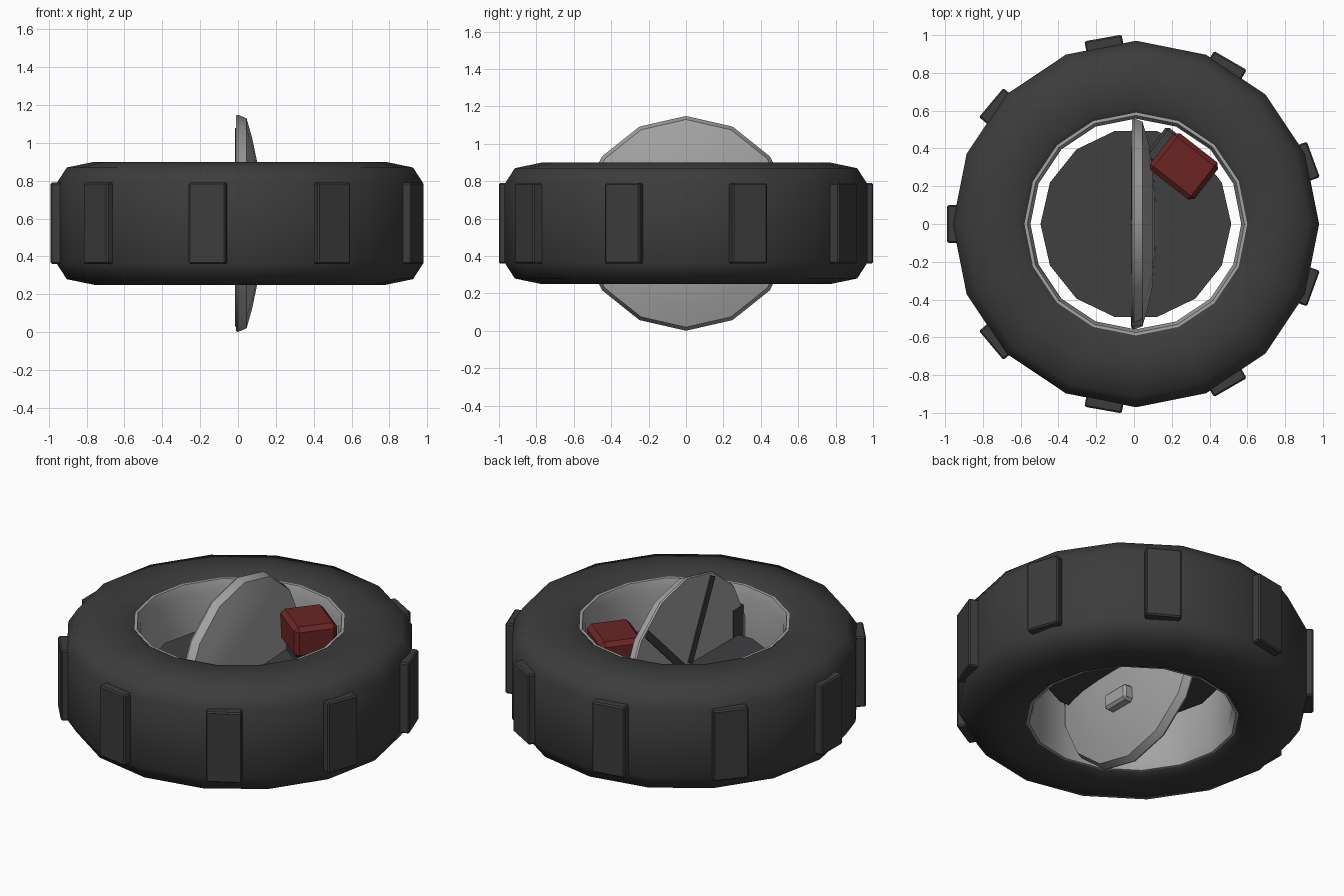
import bpy
from math import sin, cos, pi, radians
from mathutils import Matrix, Vector

cube = bpy.data.objects.get("Cube")
if cube:
    bpy.data.objects.remove(cube, do_unlink=True)


def material(name, rgb):
    m = bpy.data.materials.new(name)
    m.use_nodes = True
    m.diffuse_color = (*rgb, 1)
    bsdf = m.node_tree.nodes["Principled BSDF"]
    bsdf.inputs["Base Color"].default_value = (*rgb, 1)
    bsdf.inputs["Roughness"].default_value = 0.7
    return m


rubber = material("dark rubber", (0.045, 0.045, 0.045))
iron = material("dark iron", (0.05, 0.05, 0.053))
steel = material("grey steel", (0.37, 0.37, 0.37))
red = material("dark red paint", (0.15, 0.018, 0.018))


def make(name, verts, faces, mat, matrix=Matrix(), smooth=0):
    me = bpy.data.meshes.new(name)
    me.from_pydata([matrix @ Vector(v) for v in verts], [], faces)
    me.materials.append(mat)
    ob = bpy.data.objects.new(name, me)
    bpy.context.collection.objects.link(ob)
    bpy.ops.object.select_all(action='DESELECT')
    ob.select_set(True)
    bpy.context.view_layer.objects.active = ob
    bpy.ops.object.mode_set(mode='EDIT')
    bpy.ops.mesh.select_all(action='SELECT')
    bpy.ops.mesh.remove_doubles(threshold=0.0005)
    bpy.ops.mesh.normals_make_consistent(inside=False)
    bpy.ops.object.mode_set(mode='OBJECT')
    if smooth:
        bpy.ops.object.shade_smooth_by_angle(angle=radians(smooth))
    return ob


def lathe(name, profile, sides, mat, matrix=Matrix(), closed=True, smooth=0):
    """Spin (radius, height) points about z."""
    n = len(profile)
    verts = [(r * cos(2 * pi * i / sides), r * sin(2 * pi * i / sides), z)
             for i in range(sides) for r, z in profile]
    faces = []
    for i in range(sides):
        j = (i + 1) % sides
        for k in range(n if closed else n - 1):
            m = (k + 1) % n
            faces.append((i * n + k, j * n + k, j * n + m, i * n + m))
    return make(name, verts, faces, mat, matrix, smooth)


def box(name, size, centre, mat, matrix=Matrix(), bevel=0):
    verts = [(centre[0] + sx * size[0] / 2, centre[1] + sy * size[1] / 2,
              centre[2] + sz * size[2] / 2)
             for sx in (-1, 1) for sy in (-1, 1) for sz in (-1, 1)]
    faces = [(0, 1, 3, 2), (4, 6, 7, 5), (0, 4, 5, 1),
             (2, 3, 7, 6), (0, 2, 6, 4), (1, 5, 7, 3)]
    ob = make(name, verts, faces, mat, matrix)
    if bevel:
        mod = ob.modifiers.new("bevel", 'BEVEL')
        mod.width = bevel
        mod.segments = 1
    return ob


MID = 0.575
axle = Matrix.Translation((0.01, 0, MID))

# tyre: half profile mirrored about the middle plane
half = [(0.585, 0.30), (0.62, 0.325), (0.77, 0.325), (0.915, 0.295), (0.97, 0.21)]
lathe("tyre", half + [(r, -z) for r, z in reversed(half)], 16, rubber, axle, smooth=50)

# tread blocks around the tyre
for i in range(9):
    turn = axle @ Matrix.Rotation(pi + i * 2 * pi / 9, 4, 'Z')
    box(f"tread_block_{i + 1}", (0.08, 0.2, 0.43), (0.96, 0, 0), rubber, turn, 0.008)

# wheel rim lining the hole
half = [(0.59, 0.305), (0.575, 0.305), (0.558, 0.25)]
lathe("rim", half + [(r, -z) for r, z in reversed(half)], 16, steel, axle, smooth=35)

# flat brake disc
lathe("brake_disc", [(0, 0.04), (0.505, 0.04), (0.505, -0.02), (0, -0.02)], 14,
      iron, axle, closed=False)

# upright domed cover, spun about the x axis
sideways = Matrix.Translation((0, 0, MID)) @ Matrix.Rotation(pi / 2, 4, 'Y')
lathe("domed_cover", [(0, -0.01), (0.57, -0.01), (0.574, 0), (0.555, 0.045),
                      (0.45, 0.075), (0.33, 0.1), (0.17, 0.112), (0, 0.115)],
      14, steel, sideways, closed=False, smooth=40)

# five dark slots on the flat back of the cover
for i in range(5):
    turn = Matrix.Translation((0, 0, MID)) @ Matrix.Rotation(radians(26 + 72 * i), 4, 'X')
    box(f"cover_slot_{i + 1}", (0.008, 0.045, 0.5), (-0.012, 0, 0.3), iron, turn)

# small lug on the dome and clip at its edge
box("cover_lug", (0.08, 0.18, 0.1), (0.12, 0.02, 0.35), steel, bevel=0.015)
box("edge_clip", (0.06, 0.1, 0.2), (0.018, -0.49, 0.68), iron)

# brake caliper and its bracket
slant = Matrix.Rotation(radians(-38), 4, 'Z')
box("brake_caliper", (0.3, 0.25, 0.19), (0, 0, 0), red,
    Matrix.Translation((0.265, 0.305, 0.775)) @ slant, 0.025)
box("caliper_bracket", (0.26, 0.2, 0.22), (0, 0, 0), iron,
    Matrix.Translation((0.215, 0.36, 0.62)) @ slant, 0.015)
